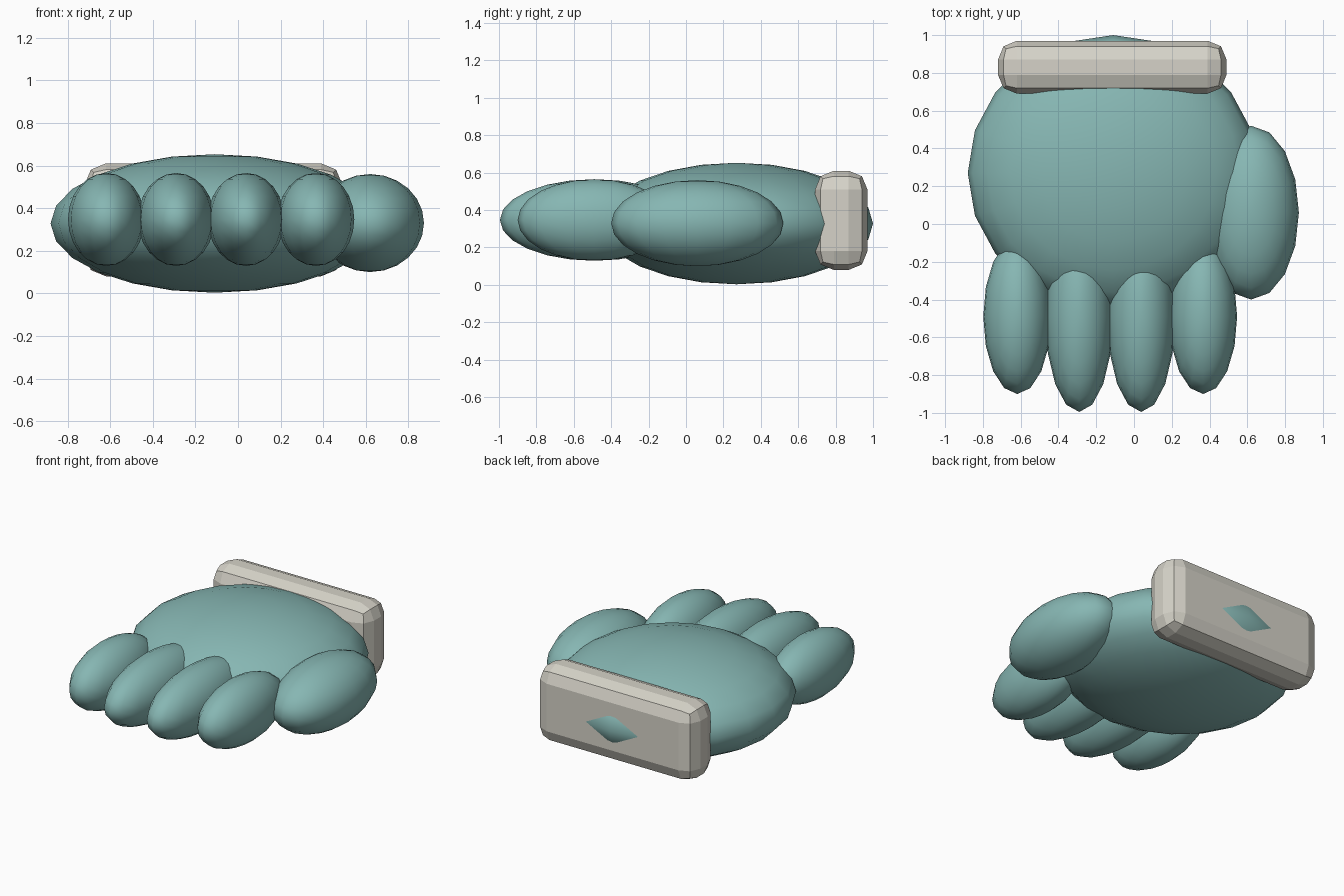
import bpy

if "Cube" in bpy.data.objects:
    bpy.data.objects.remove(bpy.data.objects["Cube"])


def material(name, color):
    m = bpy.data.materials.new(name)
    m.diffuse_color = (*color, 1)
    m.use_nodes = True
    m.node_tree.nodes["Principled BSDF"].inputs["Base Color"].default_value = m.diffuse_color
    return m


teal = material("soft_teal", (0.24, 0.47, 0.45))
beige = material("warm_grey", (0.67, 0.65, 0.58))


def ellipsoid(name, center, radii, segments, rings):
    bpy.ops.mesh.primitive_uv_sphere_add(segments=segments, ring_count=rings, radius=1, location=center)
    o = bpy.context.object
    o.name = name
    o.scale = radii
    bpy.ops.object.transform_apply(location=False, rotation=False, scale=True)
    bpy.ops.object.shade_smooth()
    o.data.materials.append(teal)
    return o


# Flattened palm
ellipsoid("palm", (-0.11, 0.27, 0.328), (0.77, 0.73, 0.325), 20, 12)

# Four fingers, the middle pair longer
for i, length in enumerate((0.41, 0.505, 0.505, 0.41)):
    ellipsoid(f"finger_{i + 1}", (-0.618 + 0.328 * i, -0.49, 0.347),
              (0.18, length, 0.218), 16, 12)

# Thumb on the right side
ellipsoid("thumb", (0.62, 0.06, 0.33), (0.253, 0.46, 0.23), 16, 12)

# Bevelled wrist cuff
bpy.ops.mesh.primitive_cube_add(size=1, location=(-0.115, 0.83, 0.345))
cuff = bpy.context.object
cuff.name = "cuff"
cuff.scale = (1.21, 0.28, 0.53)
bpy.ops.object.transform_apply(location=False, rotation=False, scale=True)
cuff.data.materials.append(beige)
bevel = cuff.modifiers.new("rounded_edges", 'BEVEL')
bevel.width = 0.1
bevel.segments = 2
